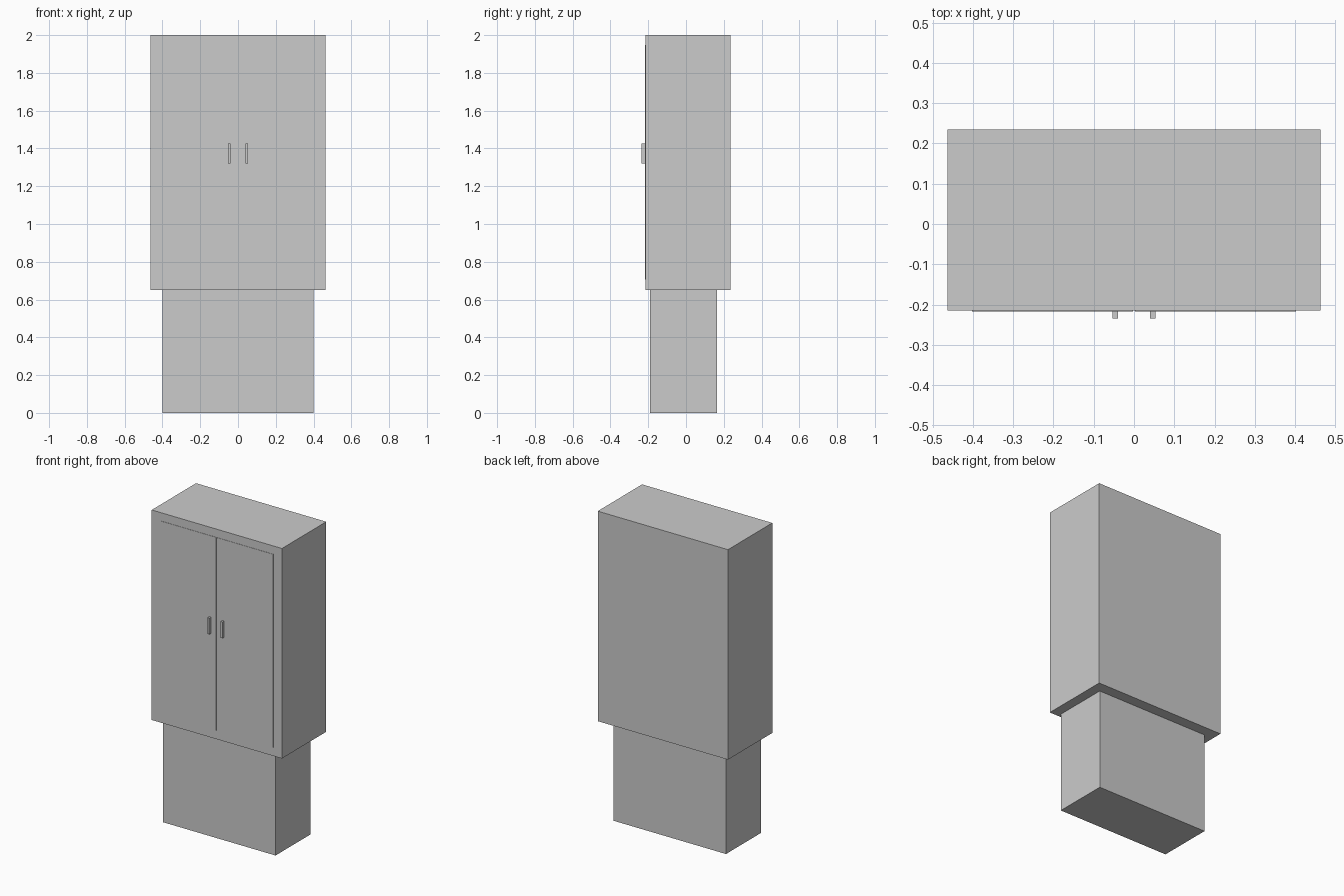
import bpy
import bmesh
from mathutils import Vector

if "Cube" in bpy.data.objects:
    bpy.data.objects.remove(bpy.data.objects["Cube"])


def box(name, lo, hi):
    """Axis-aligned box between two corners."""
    lo, hi = Vector(lo), Vector(hi)
    size, mid = hi - lo, (lo + hi) / 2
    bm = bmesh.new()
    bmesh.ops.create_cube(bm, size=1.0)
    bmesh.ops.scale(bm, vec=size, verts=bm.verts)
    mesh = bpy.data.meshes.new(name)
    bm.to_mesh(mesh)
    bm.free()
    obj = bpy.data.objects.new(name, mesh)
    obj.location = mid
    bpy.context.collection.objects.link(obj)
    return obj


FRONT = -0.215      # front plane of the upper cabinet
PROUD = 0.002       # how far the doors stand out

# Narrow base and wider cabinet resting on it
box("base", (-0.4, -0.19, 0), (0.4, 0.165, 0.65))
box("cabinet", (-0.463, FRONT, 0.65), (0.463, 0.235, 2.0))

# Mirrored pair of thin doors with a narrow gap, each with a pull handle
for side, s in (("left", -1), ("right", 1)):
    xs = sorted((s * 0.003, s * 0.402))
    box(side + "_door", (xs[0], FRONT - PROUD, 0.705), (xs[1], FRONT, 1.947))
    xs = sorted((s * 0.040, s * 0.053))
    box(side + "_handle", (xs[0], -0.235, 1.32), (xs[1], FRONT - PROUD, 1.425))
